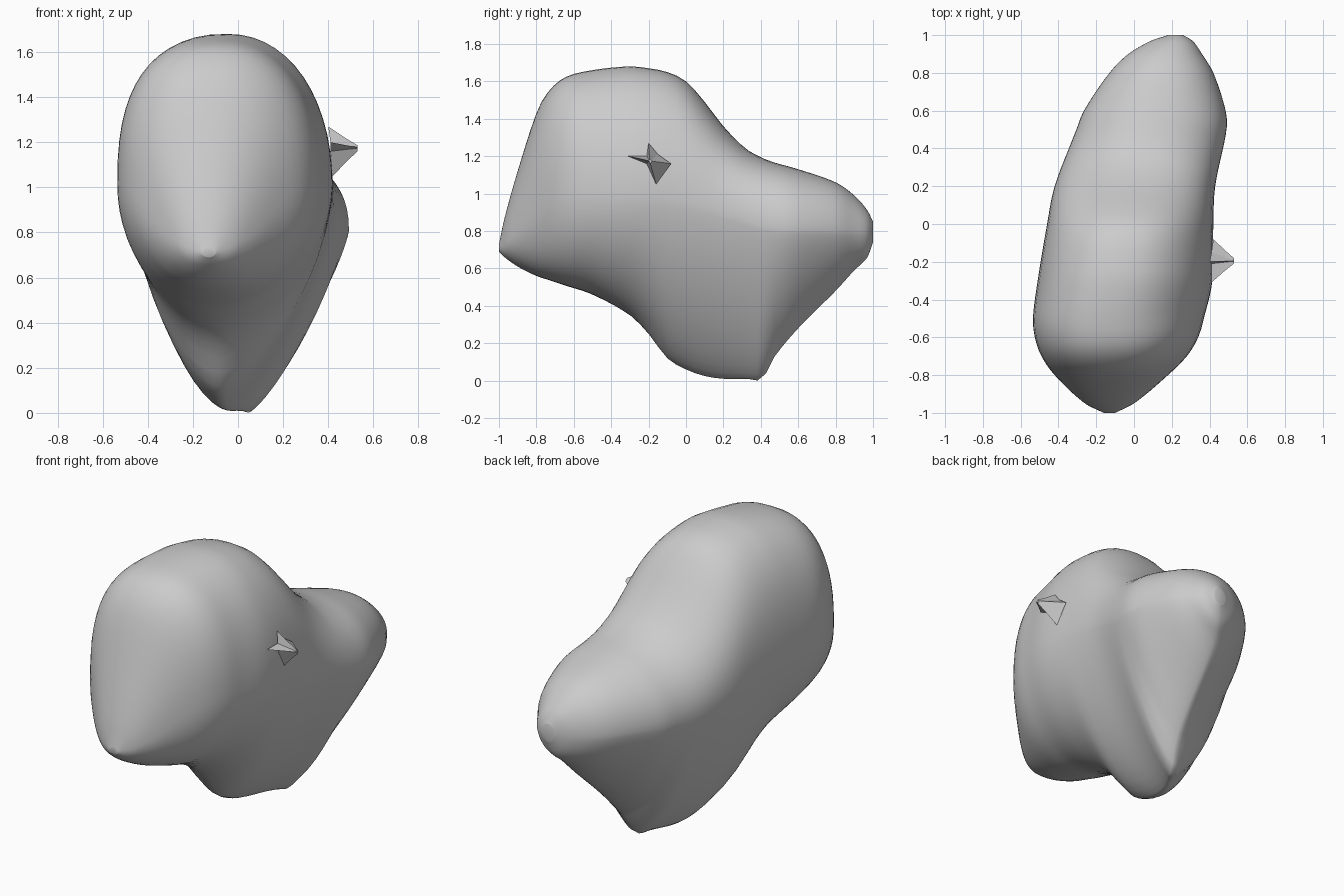
import bpy
import bmesh
from math import cos, sin, pi, copysign

if "Cube" in bpy.data.objects:
    bpy.data.objects.remove(bpy.data.objects["Cube"], do_unlink=True)

# One plain grey for the whole form
grey = bpy.data.materials.new("plain grey")
grey.use_nodes = True
colour = (0.6, 0.6, 0.6, 1.0)
grey.diffuse_color = colour
grey.node_tree.nodes["Principled BSDF"].inputs["Base Color"].default_value = colour

# Vertical outline along the length: y, bottom, top
SIDE = [
    (-1, .69, .73), (-.97, .66, .87), (-.9, .61, 1.12), (-.8, .56, 1.43),
    (-.74, .54, 1.54), (-.65, .51, 1.62), (-.5, .46, 1.66), (-.3, .35, 1.68),
    (-.2, .25, 1.67), (-.1, .12, 1.65), (0, .06, 1.6), (.1, .025, 1.49),
    (.2, .01, 1.36), (.32, .01, 1.24), (.41, .01, 1.19), (.46, .11, 1.17),
    (.6, .28, 1.13), (.8, .48, 1.06), (.9, .59, .99), (.97, .66, .91), (1, .74, .85),
]

# Horizontal outline along the length: y, right side, left side
PLAN = [
    (-1, -.16, -.1), (-.95, -.26, 0), (-.8, -.42, .18), (-.7, -.49, .28),
    (-.6, -.525, .34), (-.5, -.535, .37), (-.3, -.51, .415), (0, -.46, .42),
    (.2, -.42, .43), (.5, -.305, .49), (.6, -.265, .485), (.8, -.13, .42),
    (.9, -.03, .36), (.97, .09, .31), (1, .18, .26),
]

# Section character: y, widest height, sideways keel shift,
# then roundness of upper right, upper left, lower right, lower left
SHAPE = [
    (-1, .71, 0, 2, 2, 2, 2), (-.9, .8, 0, 2.2, 2.1, 2.1, 2.1),
    (-.7, 1, 0, 2.5, 2.3, 2.1, 2.1), (-.4, 1, -.02, 2.5, 2.15, 1.9, 1.8),
    (-.1, .98, -.05, 2.4, 2.15, 1.6, 1.5), (.2, .9, -.05, 2.2, 2.2, 1.5, 1.35),
    (.45, .82, 0, 2, 2.3, 1.5, 1.3), (.8, .8, 0, 2, 2.2, 1.5, 1.4),
    (1, .79, 0, 2, 2, 1.8, 1.8),
]


def sample(table, y):
    """Smooth cubic interpolation of a table at position y."""
    last = len(table) - 1
    i = 0
    while i < last - 1 and y > table[i + 1][0]:
        i += 1
    before, a, b, after = (table[min(max(k, 0), last)] for k in range(i - 1, i + 3))
    span = b[0] - a[0]
    t = (y - a[0]) / span
    result = []
    for c in range(1, len(a)):
        slope_a = (b[c] - before[c]) / (b[0] - before[0]) * span
        slope_b = (after[c] - a[c]) / (after[0] - a[0]) * span
        rise = b[c] - a[c]
        result.append(a[c] + t * (slope_a + t * (
            3 * rise - 2 * slope_a - slope_b + t * (slope_a + slope_b - 2 * rise))))
    return result


def power(value, exponent):
    return copysign(abs(value) ** exponent, value)


def section(y, count):
    """Closed rounded cross-section of the body at position y."""
    bottom, top = sample(SIDE, y)
    right, left = sample(PLAN, y)
    middle, keel, up_right, up_left, low_right, low_left = sample(SHAPE, y)
    middle = min(max(middle, bottom), top)
    ring = []
    for k in range(count):
        angle = 2 * pi * k / count
        across, rise = cos(angle), sin(angle)
        if rise >= 0:
            height, shift = top - middle, 0
            exponent = 2 / (up_left if across > 0 else up_right)
        else:
            height, shift = middle - bottom, keel
            exponent = 2 / (low_left if across > 0 else low_right)
        lift = power(rise, exponent)
        x = (left + right) / 2 + (left - right) / 2 * power(across, exponent)
        ring.append((x + shift * lift ** 2, y, middle + height * lift))
    return ring


def loft(name, rings, smooth):
    """Skin a list of equal rings and close both ends."""
    bm = bmesh.new()
    loops = [[bm.verts.new(p) for p in ring] for ring in rings]
    for a, b in zip(loops, loops[1:]):
        for k in range(len(a)):
            n = (k + 1) % len(a)
            bm.faces.new((a[k], a[n], b[n], b[k]))
    bm.faces.new(loops[0])
    bm.faces.new(loops[-1])
    bmesh.ops.recalc_face_normals(bm, faces=bm.faces)
    mesh = bpy.data.meshes.new(name)
    bm.to_mesh(mesh)
    bm.free()
    mesh.materials.append(grey)
    for face in mesh.polygons:
        face.use_smooth = smooth
    obj = bpy.data.objects.new(name, mesh)
    bpy.context.collection.objects.link(obj)
    return obj


# Main body: stations bunch up toward both ends
stations = 64
body = loft("body", [section(-cos(pi * s / stations), 56)
                     for s in range(stations + 1)], True)

# Small faceted spike on the left flank: an irregular star drawn out to a tip
root = [(.42, -.08, 1.16), (.41, -.15, 1.21), (.4, -.2, 1.27), (.41, -.21, 1.2),
        (.41, -.31, 1.2), (.41, -.21, 1.16), (.42, -.16, 1.05)]
tip = (.53, -.195, 1.175)


def toward_tip(point, amount, reach):
    x = point[0] + (tip[0] - point[0]) * reach
    return (x, *(p + (t - p) * amount for p, t in zip(point[1:], tip[1:])))


spike = loft("flank_spike", [root,
                             [toward_tip(p, .55, .6) for p in root],
                             [toward_tip(p, .88, 1) for p in root]], False)
